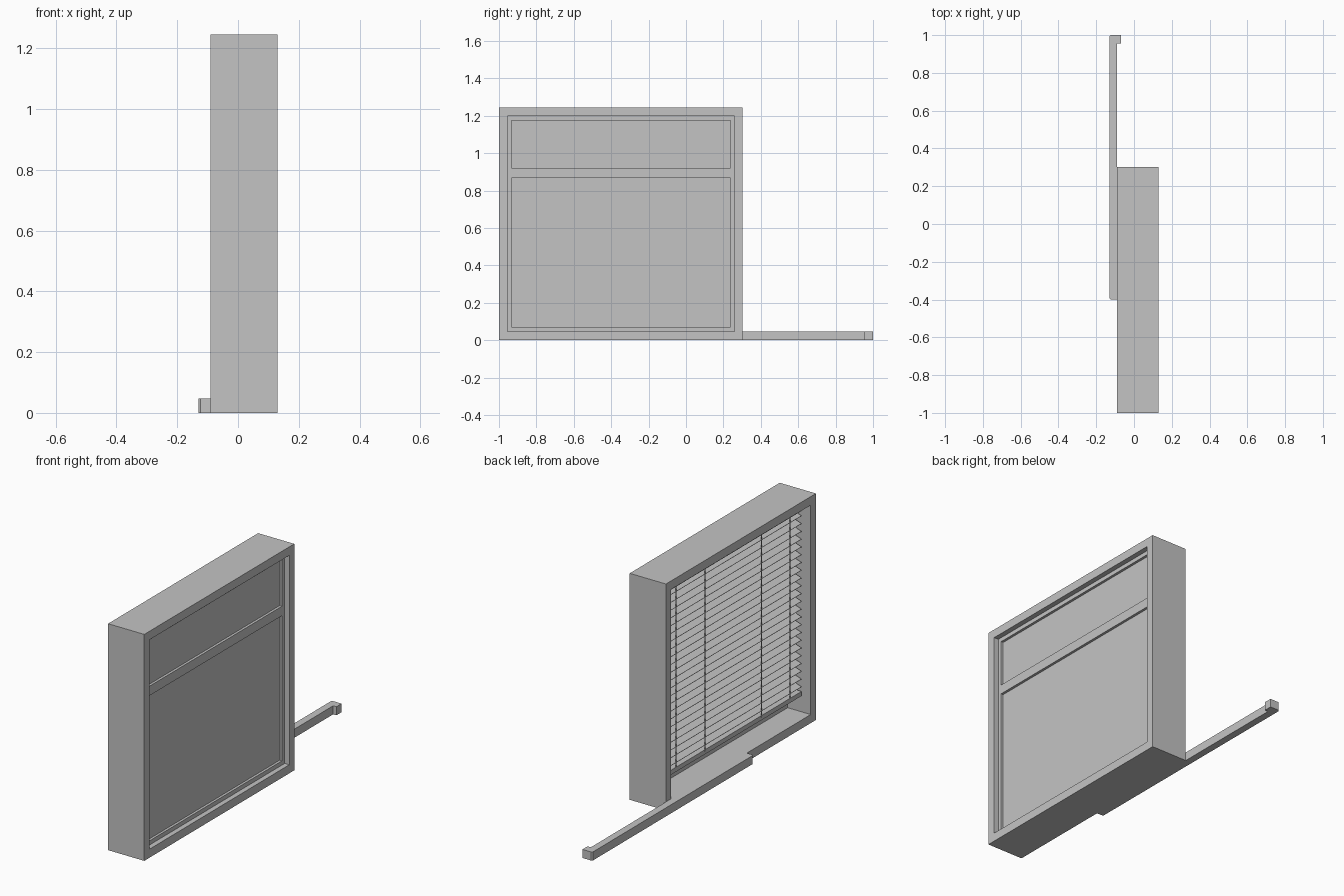
import bpy
import bmesh
from mathutils import Matrix

cube = bpy.data.objects.get("Cube")
if cube:
    bpy.data.objects.remove(cube, do_unlink=True)

GREY = (0.55, 0.55, 0.55, 1)
grey = bpy.data.materials.new("plain_grey")
grey.use_nodes = True
grey.diffuse_color = GREY
grey.node_tree.nodes["Principled BSDF"].inputs["Base Color"].default_value = GREY


def finish(name, bm):
    bmesh.ops.recalc_face_normals(bm, faces=bm.faces)
    mesh = bpy.data.meshes.new(name)
    bm.to_mesh(mesh)
    bm.free()
    mesh.materials.append(grey)
    obj = bpy.data.objects.new(name, mesh)
    bpy.context.collection.objects.link(obj)
    return obj


def add_box(bm, x, y, z, tilt=0):
    """Box from (low, high) ranges, tilted about its long y axis."""
    centre = [(a + b) / 2 for a, b in (x, y, z)]
    size = [b - a for a, b in (x, y, z)]
    matrix = (Matrix.Translation(centre) @ Matrix.Rotation(tilt, 4, 'Y')
              @ Matrix.Diagonal((*size, 1)))
    bmesh.ops.create_cube(bm, size=1, matrix=matrix)


def box(name, x, y, z):
    bm = bmesh.new()
    add_box(bm, x, y, z)
    return finish(name, bm)


def ring(name, x, outer, inner):
    """Rectangular frame in the yz plane, extruded through the x range."""
    bm = bmesh.new()
    loops = []
    for y0, y1, z0, z1 in (outer, inner):
        loops.append([bm.verts.new((x[0], y, z)) for y, z in
                      ((y0, z0), (y1, z0), (y1, z1), (y0, z1))])
    for i in range(4):
        j = (i + 1) % 4
        bm.faces.new((loops[0][i], loops[0][j], loops[1][j], loops[1][i]))
    extruded = bmesh.ops.extrude_face_region(bm, geom=bm.faces[:])
    moved = [v for v in extruded["geom"] if isinstance(v, bmesh.types.BMVert)]
    bmesh.ops.translate(bm, verts=moved, vec=(x[1] - x[0], 0, 0))
    return finish(name, bm)


# Deep wall frame around the opening
OPENING = (-0.955, 0.26, 0.047, 1.198)
ring("wall_frame", (-0.09, 0.13), (-1, 0.303, 0, 1.245), OPENING)

# Sash with a tall lower pane and a short upper pane
PANES = (-0.933, 0.237, 0.07, 1.175)
ring("window_sash", (0.05, 0.102), OPENING, PANES)
box("sash_rail", (0.05, 0.102), PANES[:2], (0.868, 0.92))
box("lower_pane", (0.082, 0.088), PANES[:2], (0.07, 0.868))
box("upper_pane", (0.082, 0.088), PANES[:2], (0.92, 1.175))

# Sill nosing with a returned end and clipped outer corners
bm = bmesh.new()
outline = [(-0.09, -0.4), (-0.123, -0.4), (-0.13, -0.393), (-0.13, 0.993),
           (-0.123, 1), (-0.07, 1), (-0.07, 0.955), (-0.09, 0.955)]
face = bm.faces.new([bm.verts.new((x, y, 0)) for x, y in outline])
up = bmesh.ops.extrude_face_region(bm, geom=[face])
bmesh.ops.translate(bm, vec=(0, 0, 0.047),
                    verts=[v for v in up["geom"] if isinstance(v, bmesh.types.BMVert)])
finish("sill_nosing", bm)

# Venetian blind: rails, tilted slats and cords
BLIND_X = (-0.045, 0.005)
BLIND_Y = (-0.94, 0.245)
box("blind_head_rail", BLIND_X, BLIND_Y, (1.16, 1.198))
box("blind_bottom_rail", BLIND_X, BLIND_Y, (0.143, 0.168))

SLATS = 23
bm = bmesh.new()
for i in range(SLATS):
    z = 0.2 + i * 0.94 / (SLATS - 1)
    add_box(bm, BLIND_X, BLIND_Y, (z - 0.0015, z + 0.0015), tilt=-0.33)
finish("blind_slats", bm)

bm = bmesh.new()
for y in (-0.84, -0.59, -0.1, 0.15):
    for x in BLIND_X:
        add_box(bm, (x - 0.002, x + 0.002), (y - 0.002, y + 0.002), (0.16, 1.17))
finish("blind_cords", bm)
